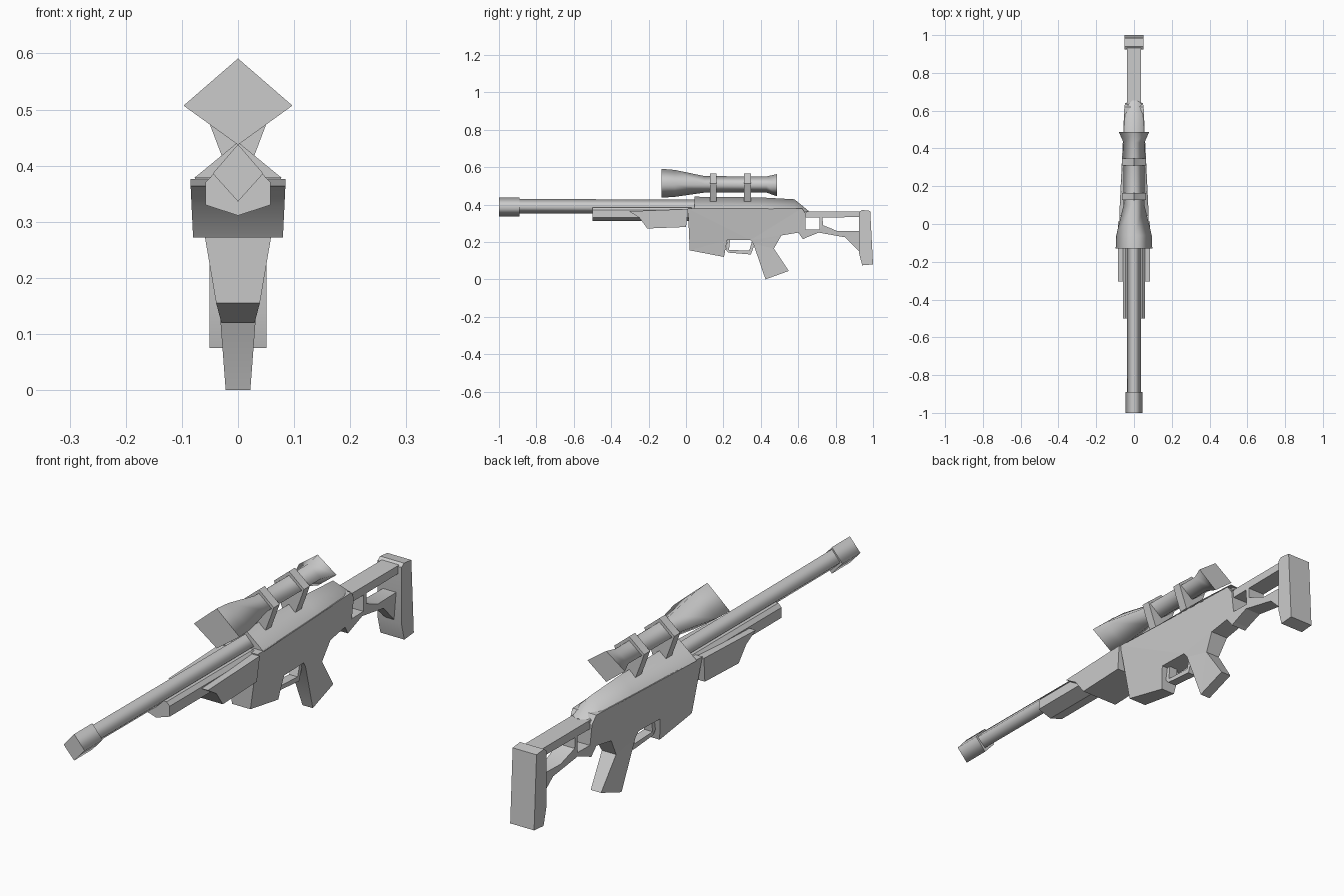
import bpy, bmesh, math


def loft(name, rings, smooth=30):
    """Skin matching rings of 3D points, cap both ends, smooth sides below an angle."""
    bm = bmesh.new()
    vs = [[bm.verts.new(p) for p in r] for r in rings]
    n = len(rings[0])
    for a, b in zip(vs, vs[1:]):
        for i in range(n):
            j = (i + 1) % n
            bm.faces.new((a[i], a[j], b[j], b[i])).smooth = True
    caps = [bm.faces.new(vs[0]), bm.faces.new(vs[-1])]
    bmesh.ops.recalc_face_normals(bm, faces=bm.faces)
    for e in bm.edges:
        e.smooth = e.calc_face_angle(0) < math.radians(smooth)
    if n > 4:
        bmesh.ops.triangulate(bm, faces=caps)
    me = bpy.data.meshes.new(name)
    bm.to_mesh(me)
    bm.free()
    ob = bpy.data.objects.new(name, me)
    bpy.context.collection.objects.link(ob)
    return ob


def plate(name, outline, width):
    """Side outline (y, z) given thickness; width is a number or a function of y, z."""
    w = width if callable(width) else lambda y, z: width
    return loft(name, [[(s * w(y, z), y, z) for y, z in outline] for s in (-1, 1)])


def diamond_tube(name, stations):
    """Four-sided tube from (y, half width, bottom z, side z, top z)."""
    return loft(name, [[(-w, y, m), (0, y, t), (w, y, m), (0, y, b)]
                       for y, w, b, m, t in stations], 115)


def extrude_y(name, section, y0, y1):
    return loft(name, [[(x, y, z) for x, z in section] for y in (y0, y1)])


def body_width(y, z):
    # body narrows downward and toward the rear
    w = (0.013 + 0.17 * z) * (1 - 0.55 * y)
    return min(0.037, w) if y > 0.64 else max(0.022, w)


# Barrel and muzzle
diamond_tube("barrel", [(-0.9, 0.036, 0.353, 0.388, 0.43), (0.1, 0.036, 0.35, 0.388, 0.426)])
diamond_tube("muzzle", [(-1.0, 0.045, 0.336, 0.386, 0.438), (-0.89, 0.045, 0.336, 0.386, 0.438)])

# Forend under the barrel and the wider handguard
extrude_y("forend", [(-0.058, 0.37), (-0.045, 0.384), (0.045, 0.384), (0.058, 0.37),
                     (0.058, 0.33), (0, 0.311), (-0.058, 0.33)], -0.5, 0.03)
plate("handguard", [(-0.305, 0.364), (-0.25, 0.33), (-0.207, 0.272), (0.0, 0.28),
                    (0.012, 0.376)], lambda y, z: 0.067 + 0.048 * z)

# Receiver with magazine housing and grip
plate("receiver", [(0.01, 0.38), (0.02, 0.155), (0.203, 0.12), (0.22, 0.21), (0.345, 0.21),
                   (0.36, 0.19), (0.425, 0.0), (0.55, 0.045), (0.47, 0.165), (0.51, 0.235),
                   (0.6, 0.25), (0.625, 0.215), (0.64, 0.222), (0.64, 0.35),
                   (0.62, 0.38)], body_width)

# Ridged top cover
loft("top_cover", [[(-w, y, b), (0, y, t), (w, y, b)] for y, w, b, t in
                   ((0.045, 0.078, 0.378, 0.442), (0.4, 0.061, 0.378, 0.438),
                    (0.58, 0.052, 0.376, 0.428), (0.655, 0.036, 0.355, 0.366))], 85)

# Skeleton stock
plate("stock_rail", [(0.62, 0.33), (0.945, 0.333), (0.945, 0.364), (0.62, 0.364)], 0.037)
plate("stock_strut", [(0.635, 0.22), (0.71, 0.25), (0.85, 0.225), (0.935, 0.14), (0.935, 0.258),
                      (0.81, 0.258), (0.732, 0.29), (0.73, 0.34), (0.714, 0.34),
                      (0.714, 0.267), (0.635, 0.267)], body_width)
plate("butt_pad", [(0.925, 0.36), (0.94, 0.371), (0.985, 0.366), (1.0, 0.08), (0.942, 0.075),
                   (0.925, 0.14)], 0.051)

# Trigger guard
plate("trigger_guard", [(0.222, 0.215), (0.212, 0.16), (0.226, 0.143), (0.347, 0.133),
                        (0.368, 0.19), (0.352, 0.2), (0.338, 0.153), (0.23, 0.158),
                        (0.236, 0.215)], 0.018)

# Scope
diamond_tube("scope", [(-0.13, 0.097, 0.437, 0.507, 0.591), (-0.06, 0.094, 0.441, 0.507, 0.585),
                       (0.1, 0.055, 0.464, 0.507, 0.552), (0.43, 0.055, 0.464, 0.507, 0.55),
                       (0.487, 0.08, 0.444, 0.506, 0.563)])

# Scope mounts
for label, y in (("front", 0.127), ("rear", 0.311)):
    extrude_y(label + "_scope_mount", [(0, 0.566), (0.064, 0.513), (0.05, 0.473), (0.028, 0.415),
                                       (-0.028, 0.415), (-0.05, 0.473), (-0.064, 0.513)],
              y, y + 0.036)
